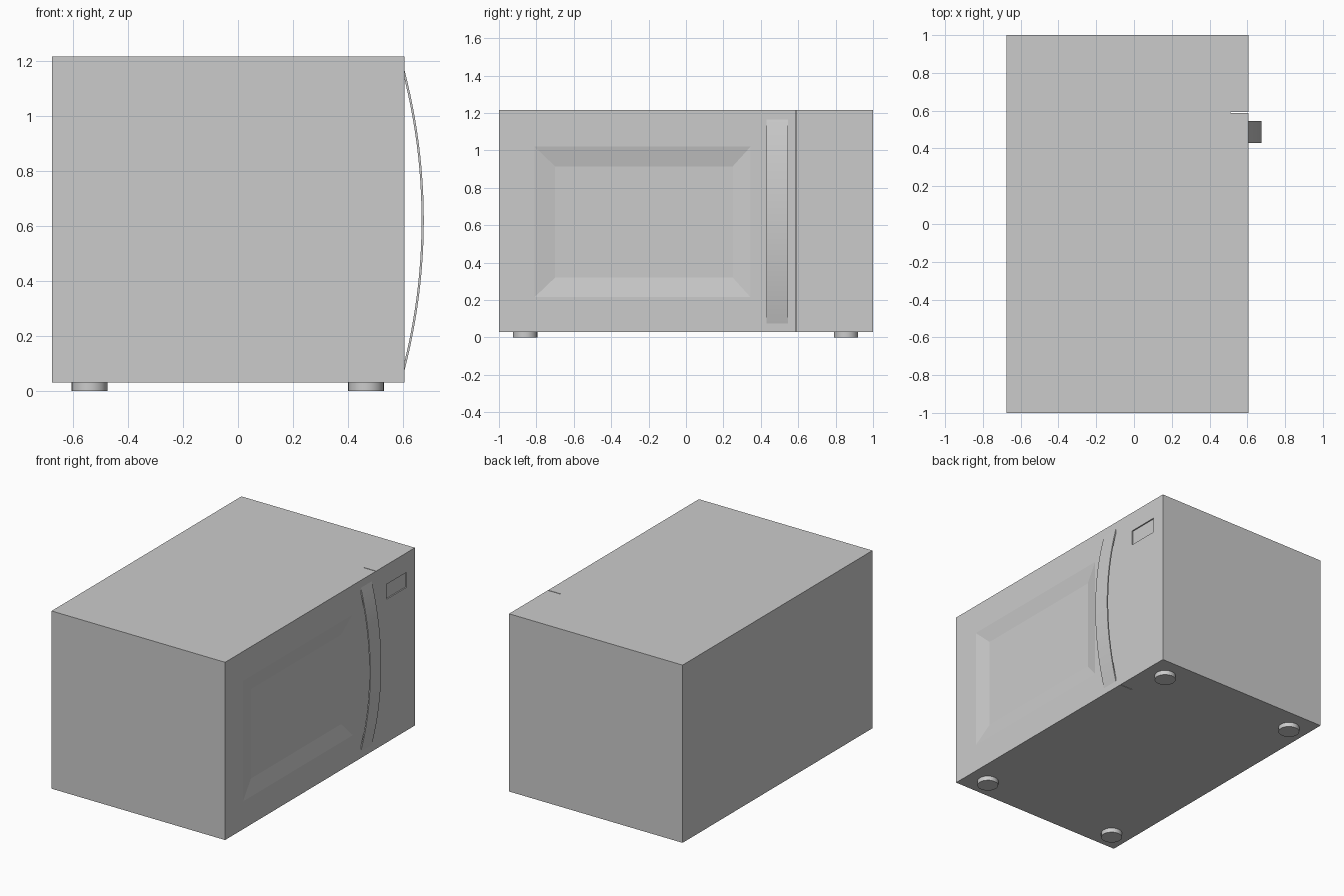
import bpy
import bmesh
import math

cube = bpy.data.objects.get("Cube")
if cube:
    bpy.data.objects.remove(cube, do_unlink=True)

GREY = (0.6, 0.6, 0.6, 1)
grey = bpy.data.materials.new("light grey")
grey.use_nodes = True
grey.diffuse_color = GREY
grey.node_tree.nodes["Principled BSDF"].inputs["Base Color"].default_value = GREY

BACK, SEAM, FACE = -0.675, 0.51, 0.605
BOTTOM, TOP = 0.03, 1.215


def finish(bm, name, smooth=False):
    bmesh.ops.recalc_face_normals(bm, faces=bm.faces)
    mesh = bpy.data.meshes.new(name)
    bm.to_mesh(mesh)
    bm.free()
    mesh.materials.append(grey)
    obj = bpy.data.objects.new(name, mesh)
    bpy.context.collection.objects.link(obj)
    if smooth:
        bpy.ops.object.select_all(action='DESELECT')
        obj.select_set(True)
        bpy.context.view_layer.objects.active = obj
        bpy.ops.object.shade_smooth_by_angle(angle=math.radians(35))
    return obj


def nested_panel(name, steps):
    """Join a run of rectangles (x, y0, y1, z0, z1) and cap both ends."""
    bm = bmesh.new()
    rings = [[bm.verts.new(p) for p in ((x, y0, z0), (x, y1, z0), (x, y1, z1), (x, y0, z1))]
             for x, y0, y1, z0, z1 in steps]
    for a, b in zip(rings, rings[1:]):
        for i in range(4):
            j = (i + 1) % 4
            bm.faces.new((a[i], a[j], b[j], b[i]))
    bm.faces.new(rings[0])
    bm.faces.new(rings[-1])
    return finish(bm, name)


# Oven cabinet
nested_panel("cabinet", [(BACK, -1, 1, BOTTOM, TOP), (SEAM, -1, 1, BOTTOM, TOP)])

# Door with sloped window recess
nested_panel("door", [
    (SEAM, -1, 0.588, BOTTOM, TOP),
    (FACE, -1, 0.588, BOTTOM, TOP),
    (FACE, -0.81, 0.345, 0.215, 1.02),
    (FACE - 0.02, -0.7, 0.25, 0.32, 0.915)])

# Control panel with shallow display recess
nested_panel("control_panel", [
    (SEAM, 0.592, 1, BOTTOM, TOP),
    (FACE, 0.592, 1, BOTTOM, TOP),
    (FACE, 0.7, 0.91, 0.985, 1.085),
    (FACE - 0.008, 0.7, 0.91, 0.985, 1.085)])

# Bowed strap handle
half, sag, thick, segments = 0.545, 0.07, 0.008, 24
radius = (half ** 2 + sag ** 2) / (2 * sag)
sweep = math.asin(half / radius)
bm = bmesh.new()
rows = []
for i in range(segments + 1):
    a = sweep * (2 * i / segments - 1)
    row = []
    for r, y in ((radius, 0.43), (radius, 0.545), (radius - thick, 0.545), (radius - thick, 0.43)):
        x = FACE + sag - radius + r * math.cos(a)
        row.append(bm.verts.new((x, y, 0.62 + r * math.sin(a))))
    rows.append(row)
for a, b in zip(rows, rows[1:]):
    for i in range(4):
        j = (i + 1) % 4
        bm.faces.new((a[i], a[j], b[j], b[i]))
bm.faces.new(rows[0])
bm.faces.new(rows[-1])
finish(bm, "handle", smooth=True)

# Four round feet
for depth, x in (("back", -0.54), ("front", 0.465)):
    for side, y in (("left", -0.86), ("right", 0.855)):
        bm = bmesh.new()
        bmesh.ops.create_cone(bm, cap_ends=True, segments=24, radius1=0.065,
                              radius2=0.065, depth=BOTTOM)
        bmesh.ops.translate(bm, verts=bm.verts, vec=(x, y, BOTTOM / 2))
        finish(bm, f"{depth}_{side}_foot", smooth=True)
